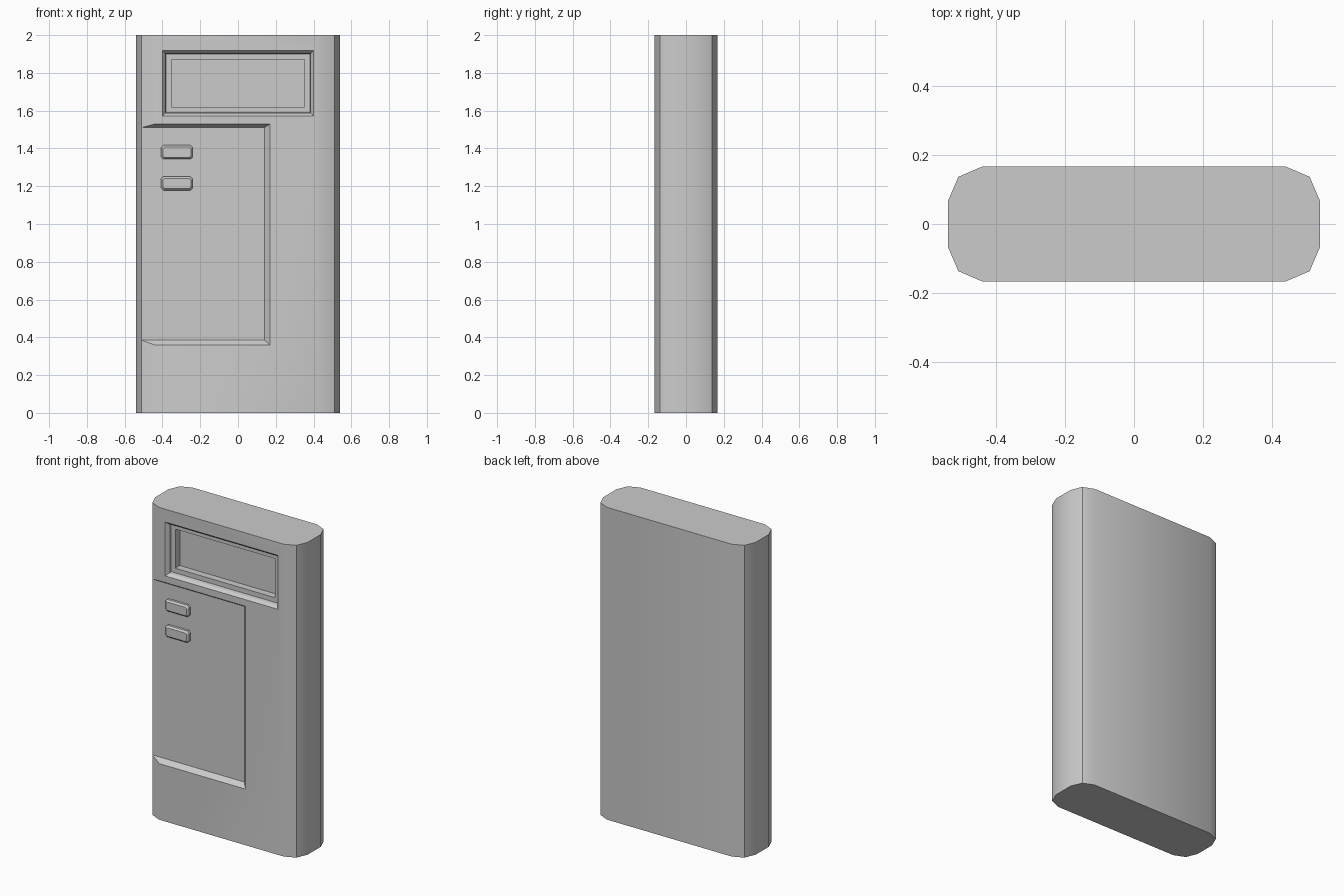
import bpy, bmesh, math

if "Cube" in bpy.data.objects:
    bpy.data.objects.remove(bpy.data.objects["Cube"])


def loft(name, rings):
    """Closed solid through a list of equal-length vertex rings."""
    bm = bmesh.new()
    vs = [[bm.verts.new(p) for p in ring] for ring in rings]
    n = len(vs[0])
    for a, b in zip(vs, vs[1:]):
        for i in range(n):
            j = (i + 1) % n
            bm.faces.new((a[i], a[j], b[j], b[i]))
    bm.faces.new(vs[0])
    bm.faces.new(vs[-1])
    bmesh.ops.recalc_face_normals(bm, faces=bm.faces)
    me = bpy.data.meshes.new(name)
    bm.to_mesh(me)
    bm.free()
    ob = bpy.data.objects.new(name, me)
    bpy.context.collection.objects.link(ob)
    return ob


def rect(x0, x1, z0, z1, y, c=0.0):
    """Upright rectangle at depth y, optionally with cut corners."""
    if c == 0:
        return [(x0, y, z0), (x1, y, z0), (x1, y, z1), (x0, y, z1)]
    return [(x0 + c, y, z0), (x1 - c, y, z0), (x1, y, z0 + c), (x1, y, z1 - c),
            (x1 - c, y, z1), (x0 + c, y, z1), (x0, y, z1 - c), (x0, y, z0 + c)]


def smooth(ob, angle=30):
    bpy.ops.object.select_all(action='DESELECT')
    ob.select_set(True)
    bpy.context.view_layer.objects.active = ob
    bpy.ops.object.shade_smooth_by_angle(angle=math.radians(angle))


def carve(ob, cutter):
    cutter.hide_render = True
    bpy.context.view_layer.objects.active = ob
    mod = ob.modifiers.new("carve", 'BOOLEAN')
    mod.operation = 'DIFFERENCE'
    mod.solver = 'EXACT'
    mod.object = cutter
    bpy.ops.object.modifier_apply(modifier=mod.name)
    bpy.data.objects.remove(cutter, do_unlink=True)


# Body: rounded slab extruded upwards
half = [(0.44, -0.167), (0.51, -0.137), (0.54, -0.067),
        (0.54, 0.067), (0.51, 0.137), (0.44, 0.167)]
profile = half + [(-x, y) for x, y in reversed(half)]
body = loft("body", [[(x, y, z) for x, y in profile] for z in (0, 2)])

# Recessed panel running out to the left edge, with sloping walls
carve(body, loft("panel_cutter", [
    rect(-0.7, 0.175, 0.355, 1.533, -0.172),
    rect(-0.7, 0.14, 0.385, 1.51, -0.1365)]))

# Stepped display window
carve(body, loft("window_cutter", [
    rect(-0.403, 0.403, 1.568, 1.922, -0.172),
    rect(-0.385, 0.385, 1.587, 1.903, -0.150),
    rect(-0.382, 0.382, 1.59, 1.90, -0.130),
    rect(-0.353, 0.353, 1.62, 1.87, -0.130),
    rect(-0.353, 0.353, 1.62, 1.87, -0.085)]))
smooth(body)

# Two raised buttons on the panel
for i, z in enumerate((1.38, 1.215)):
    x0, x1, z0, z1 = -0.407, -0.24, z - 0.037, z + 0.037
    b = 0.01
    button = loft(f"button_{i + 1}", [
        rect(x0, x1, z0, z1, -0.12, 0.012),
        rect(x0, x1, z0, z1, -0.152, 0.012),
        rect(x0 + b, x1 - b, z0 + b, z1 - b, -0.163, 0.008)])
    smooth(button)
